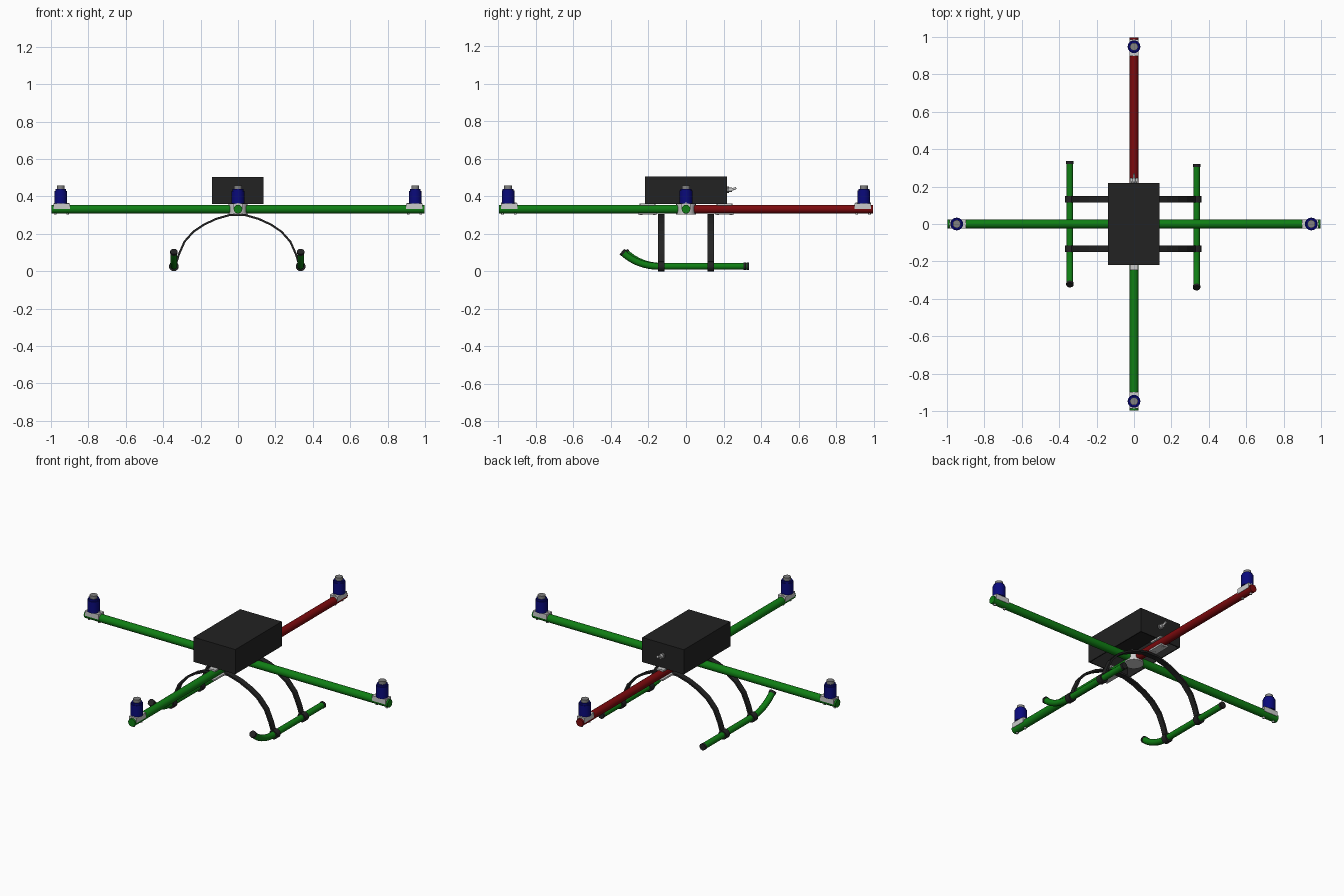
import bpy, bmesh, math
from mathutils import Matrix, Vector

if "Cube" in bpy.data.objects:
    bpy.data.objects.remove(bpy.data.objects["Cube"])


def material(name, r, g, b):
    m = bpy.data.materials.new(name)
    m.use_nodes = True
    m.diffuse_color = (r, g, b, 1)
    m.node_tree.nodes["Principled BSDF"].inputs["Base Color"].default_value = (r, g, b, 1)
    return m


GREEN = material("green", 0.005, 0.21, 0.007)
RED = material("dark red", 0.2, 0.003, 0.004)
BLUE = material("navy blue", 0.003, 0.003, 0.2)
BLACK = material("black", 0.016, 0.016, 0.016)
SILVER = material("silver", 0.6, 0.6, 0.6)
GREY = material("grey", 0.22, 0.22, 0.22)


def finish(bm, name, mat, smooth=False):
    bmesh.ops.recalc_face_normals(bm, faces=bm.faces)
    mesh = bpy.data.meshes.new(name)
    bm.to_mesh(mesh)
    bm.free()
    mesh.materials.append(mat)
    ob = bpy.data.objects.new(name, mesh)
    bpy.context.collection.objects.link(ob)
    if smooth:
        bpy.ops.object.select_all(action="DESELECT")
        ob.select_set(True)
        bpy.context.view_layer.objects.active = ob
        bpy.ops.object.shade_smooth_by_angle(angle=math.radians(40))
    return ob


def rod(name, start, end, radius, mat, sides=24):
    a, b = Vector(start), Vector(end)
    turn = (b - a).to_track_quat("Z", "Y").to_matrix().to_4x4()
    bm = bmesh.new()
    bmesh.ops.create_cone(bm, cap_ends=True, segments=sides, radius1=radius, radius2=radius,
                          depth=(b - a).length, matrix=Matrix.Translation((a + b) / 2) @ turn)
    return finish(bm, name, mat, sides > 8)


def block(name, centre, size, mat, turn=0):
    bm = bmesh.new()
    bmesh.ops.create_cube(bm, size=1, matrix=Matrix.Rotation(turn, 4, "Z")
                          @ Matrix.Translation(centre) @ Matrix.Diagonal((*size, 1)))
    return finish(bm, name, mat)


# Four arms, each with a motor on a clamp at its tip
ARM_Z = 0.332
arms = {"left": 0, "back": 1, "right": 2, "front": 3}
for side, quarter in arms.items():
    angle = quarter * math.pi / 2
    spin = Matrix.Rotation(angle, 3, "Z")

    def at(r, z, w=0):
        return spin @ Vector((r, w, z))

    rod(side + "_arm", at(0.01, ARM_Z), at(0.997, ARM_Z), 0.023, RED if side == "back" else GREEN)
    block(side + "_motor_clamp", (0.942, 0, 0.347), (0.09, 0.05, 0.03), SILVER, angle)
    rod(side + "_motor", at(0.948, 0.362), at(0.948, 0.43), 0.034, BLUE)
    rod(side + "_motor_shoulder", at(0.948, 0.43), at(0.948, 0.44), 0.029, BLUE)
    rod(side + "_motor_shaft", at(0.948, 0.44), at(0.948, 0.458), 0.021, GREY)
    for r in (0.91, 0.978):
        rod(side + "_clamp_screw", at(r, 0.302), at(r, 0.366), 0.007, SILVER, 12)

# Hub plates where the arms cross
rod("hub_lower_plate", (0, 0, 0.302), (0, 0, 0.312), 0.052, SILVER)
rod("hub_core", (0, 0, 0.312), (0, 0, 0.352), 0.048, SILVER)
rod("hub_upper_plate", (0, 0, 0.352), (0, 0, 0.362), 0.052, SILVER)

# Brackets holding the housing to the front and back arms
for y, end in ((-0.205, "front"), (0.205, "back")):
    block(end + "_bracket_base", (0, y, 0.307), (0.05, 0.1, 0.01), SILVER)
    block(end + "_bracket_top", (0, y, 0.357), (0.045, 0.08, 0.01), SILVER)
    for dy in (-0.035, 0.035):
        rod(end + "_bracket_screw", (0, y + dy, 0.3), (0, y + dy, 0.363), 0.007, SILVER, 12)

# Housing: box open underneath
bm = bmesh.new()
bmesh.ops.create_cube(bm, size=1, matrix=Matrix.Translation((-0.002, 0, 0.432))
                      @ Matrix.Diagonal((0.274, 0.436, 0.146, 1)))
bm.normal_update()
bmesh.ops.delete(bm, geom=[f for f in bm.faces if f.normal.z < -0.5], context="FACES")
housing = finish(bm, "housing", BLACK)
shell = housing.modifiers.new("shell", "SOLIDIFY")
shell.thickness = 0.008
shell.offset = -1

# Toggle switch on the back of the housing
rod("switch_nut", (0, 0.2, 0.435), (0, 0.228, 0.435), 0.017, GREY, 6)
rod("switch_neck", (0, 0.228, 0.435), (0, 0.244, 0.435), 0.011, SILVER, 16)
rod("switch_lever", (0, 0.242, 0.435), (0, 0.268, 0.445), 0.006, SILVER, 12)
rod("switch_body", (0, 0.175, 0.435), (0, 0.21, 0.435), 0.016, SILVER, 12)


# Skids: tubes swept up at the front, with black end caps
def skid(name, x, shift):
    curve = bpy.data.curves.new(name, "CURVE")
    curve.dimensions = "3D"
    curve.bevel_depth = 0.018
    curve.bevel_resolution = 4
    curve.use_fill_caps = True
    sweep = [(0.322, 0.027), (-0.14, 0.027)]
    for i in range(1, 9):
        a = math.radians(i * 6)
        sweep.append((-0.14 - 0.255 * math.sin(a), 0.027 + 0.225 * (1 - math.cos(a))))
    path = [Vector((x, y + shift, z)) for y, z in sweep]
    spline = curve.splines.new("POLY")
    spline.points.add(len(path) - 1)
    for point, co in zip(spline.points, path):
        point.co = (*co, 1)
    ob = bpy.data.objects.new(name, curve)
    bpy.context.collection.objects.link(ob)
    curve.materials.append(GREEN)
    bpy.ops.object.select_all(action="DESELECT")
    ob.select_set(True)
    bpy.context.view_layer.objects.active = ob
    bpy.ops.object.convert(target="MESH")
    bpy.ops.object.shade_smooth_by_angle(angle=math.radians(40))
    for label, tip, inner in (("back", path[0], path[1]), ("front", path[-1], path[-2])):
        out = (tip - inner).normalized()
        rod(name + "_" + label + "_cap", tip - out * 0.008, tip + out * 0.006, 0.0195, BLACK)


skid("left_skid", 0.335, -0.008)
skid("right_skid", -0.343, 0.008)

# Landing straps: thin bent bands arching between the skids
half = [(0.327, 0.035), (0.31, 0.09), (0.28, 0.158), (0.232, 0.212), (0.175, 0.25), (0.11, 0.28), (0.04, 0.3)]
arch = [(-x - 0.006, z) for x, z in half] + [(x, z) for x, z in reversed(half)]
for y, end in ((-0.132, "front"), (0.132, "back")):
    bm = bmesh.new()
    rows = [[bm.verts.new((x, y + w, z)) for w in (-0.017, 0.017)] for x, z in arch]
    for (a, b), (c, d) in zip(rows, rows[1:]):
        bm.faces.new((a, b, d, c))
    strap = finish(bm, end + "_landing_strap", BLACK)
    band = strap.modifiers.new("band", "SOLIDIFY")
    band.thickness = 0.011
    band.offset = 0
    for x in (0.335, -0.343):
        rod(end + "_strap_loop", (x, y - 0.017, 0.026), (x, y + 0.017, 0.026), 0.026, BLACK)
